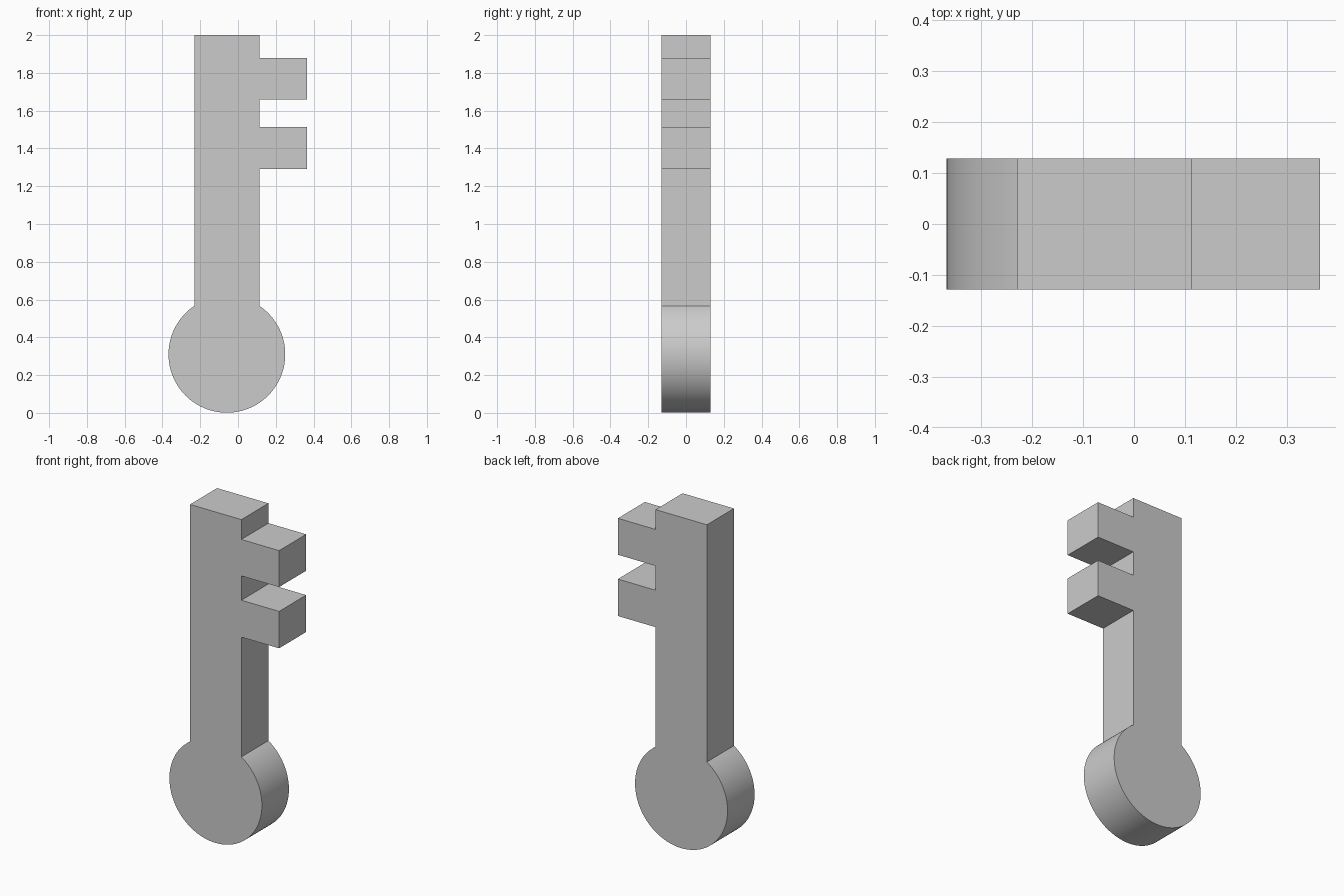
import bpy
import bmesh
import math

if "Cube" in bpy.data.objects:
    bpy.data.objects.remove(bpy.data.objects["Cube"])

HALF_DEPTH = 0.129
SHAFT_LEFT, SHAFT_RIGHT, TOOTH_TIP = -0.23, 0.113, 0.365
BOW_X, BOW_Z, BOW_R = -0.059, 0.31, 0.309
ARC_STEPS = 96


def bow_angle(x):
    """Angle on the upper half of the bow where the shaft side meets it."""
    return math.acos((x - BOW_X) / BOW_R)


# Round bow: sweep from the shaft's left side, under, to its right side
start = bow_angle(SHAFT_LEFT)
end = bow_angle(SHAFT_RIGHT) + 2 * math.pi
outline = []
for i in range(ARC_STEPS + 1):
    a = start + (end - start) * i / ARC_STEPS
    outline.append((BOW_X + BOW_R * math.cos(a), BOW_Z + BOW_R * math.sin(a)))

# Two teeth on the right side of the shaft
for low, high in ((1.29, 1.513), (1.66, 1.88)):
    outline += [(SHAFT_RIGHT, low), (TOOTH_TIP, low),
                (TOOTH_TIP, high), (SHAFT_RIGHT, high)]

# Shaft end
outline += [(SHAFT_RIGHT, 2.0), (SHAFT_LEFT, 2.0)]

# Extrude the outline from front to back
bm = bmesh.new()
face = bm.faces.new([bm.verts.new((x, -HALF_DEPTH, z)) for x, z in outline])
extruded = bmesh.ops.extrude_face_region(bm, geom=[face], use_keep_orig=True)
back = [g for g in extruded["geom"] if isinstance(g, bmesh.types.BMVert)]
bmesh.ops.translate(bm, verts=back, vec=(0, 2 * HALF_DEPTH, 0))
bm.normal_update()
bmesh.ops.recalc_face_normals(bm, faces=bm.faces)

mesh = bpy.data.meshes.new("key")
bm.to_mesh(mesh)
bm.free()
key = bpy.data.objects.new("key", mesh)
bpy.context.collection.objects.link(key)

# Smooth round rim, sharp corners
bpy.context.view_layer.objects.active = key
key.select_set(True)
bpy.ops.object.shade_smooth_by_angle(angle=math.radians(30))
